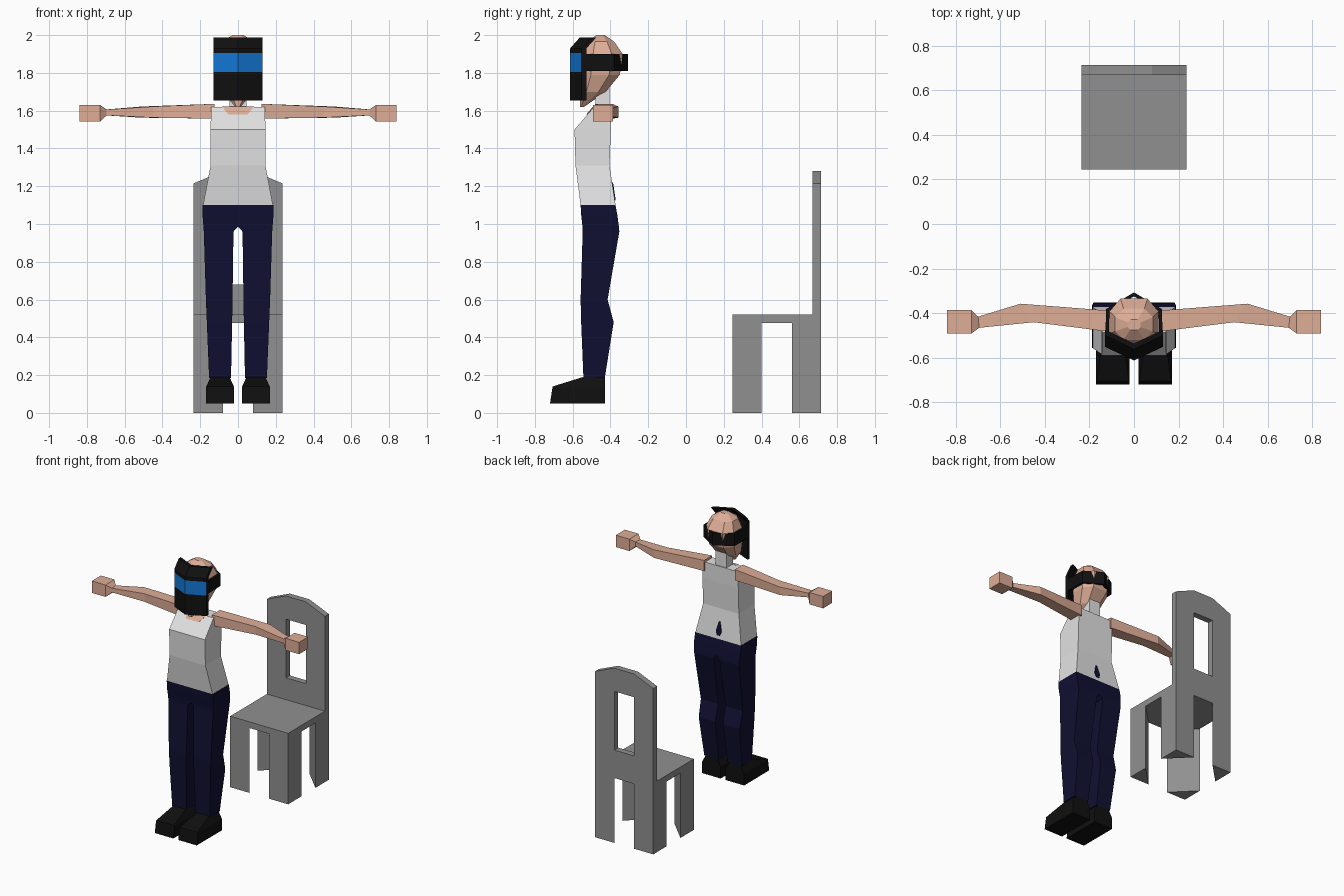
import bpy, bmesh

if "Cube" in bpy.data.objects:
    bpy.data.objects.remove(bpy.data.objects["Cube"])


def material(name, color):
    m = bpy.data.materials.new(name)
    m.diffuse_color = (*color, 1)
    m.use_nodes = True
    m.node_tree.nodes["Principled BSDF"].inputs["Base Color"].default_value = m.diffuse_color
    return m


SKIN = material("skin", (0.73, 0.42, 0.31))
SHIRT = material("shirt_white", (0.76, 0.76, 0.76))
NAVY = material("trouser_navy", (0.005, 0.005, 0.032))
BLACK = material("black", (0.005, 0.005, 0.005))
BLUE = material("visor_blue", (0.006, 0.19, 0.68))
GREY = material("chair_grey", (0.28, 0.28, 0.28))


def finish(name, bm, mats, mirror=False):
    bmesh.ops.recalc_face_normals(bm, faces=bm.faces)
    me = bpy.data.meshes.new(name)
    bm.to_mesh(me)
    bm.free()
    ob = bpy.data.objects.new(name, me)
    bpy.context.collection.objects.link(ob)
    for m in mats:
        me.materials.append(m)
    if mirror:
        ob.modifiers.new("mirror", 'MIRROR')
    return ob


def loft(name, rings, mats, mirror=False, rule=None):
    """Skin a closed solid through rings of equal point count."""
    bm = bmesh.new()
    vs = [[bm.verts.new(p) for p in r] for r in rings]
    n = len(vs[0])
    for a, b in zip(vs, vs[1:]):
        for i in range(n):
            j = (i + 1) % n
            bm.faces.new((a[i], a[j], b[j], b[i]))
    bm.faces.new(vs[0])
    bm.faces.new(vs[-1])
    if rule:
        for f in bm.faces:
            f.material_index = rule(f.calc_center_median())
    return finish(name, bm, mats, mirror)


def rect(z, x0, x1, y0, y1):
    return [(x0, y0, z), (x1, y0, z), (x1, y1, z), (x0, y1, z)]


def box(name, x0, x1, y0, y1, z0, z1, mat, mirror=False):
    return loft(name, [rect(z0, x0, x1, y0, y1), rect(z1, x0, x1, y0, y1)], [mat], mirror)


# ---------- chair ----------
W, I = 0.235, 0.08
box("chair_seat", -W, W, 0.245, 0.67, 0.475, 0.52, GREY)

# three-cornered legs, right angle at the outer corner
for name, yo, yi in (("chair_front_leg", 0.245, 0.40), ("chair_back_leg", 0.715, 0.56)):
    loft(name, [[(W, yo, z), (I, yo, z), (W, yi, z)] for z in (0, 0.475)], [GREY], True)

# backrest with a window and a clipped top
bm = bmesh.new()
for quad in (((I, .475), (W, .475), (W, .68), (I, .68)),
             ((I, .68), (W, .68), (W, 1.11), (I, 1.11)),
             ((I, 1.11), (W, 1.11), (W, 1.215), (I, 1.28)),
             ((-I, .475), (I, .475), (I, .68), (-I, .68)),
             ((-I, 1.11), (I, 1.11), (I, 1.28), (-I, 1.28))):
    for s in (1, -1) if quad[0][0] > 0 else (1,):
        bm.faces.new([bm.verts.new((s * x, 0.67, z)) for x, z in quad[::s]])
bmesh.ops.remove_doubles(bm, verts=bm.verts, dist=1e-4)
ext = bmesh.ops.extrude_face_region(bm, geom=bm.faces[:], use_keep_orig=True)
bmesh.ops.translate(bm, vec=(0, 0.045, 0),
                    verts=[g for g in ext["geom"] if isinstance(g, bmesh.types.BMVert)])
finish("chair_back", bm, [GREY])

# ---------- torso ----------
loft("shirt", [rect(z, -w, w, f, b) for z, w, f, b in (
    (1.10, .185, -.558, -.373), (1.31, .145, -.585, -.405),
    (1.50, .145, -.59, -.398), (1.62, .143, -.487, -.398))], [SHIRT])
box("neck", -.045, .045, -.48, -.405, 1.61, 1.74, SHIRT)

# bare skin at the neckline, lying on the sloped chest
loft("neckline", [[(-w, y, z), (w, y, z), (w, y + .02, z), (-w, y + .02, z)]
                  for w, y, z in ((.05, -.528, 1.58), (.085, -.492, 1.622))], [SKIN])

# drop-shaped gap at the back of the shirt
loft("shirt_gap", [[(x, -.408 + (1.31 - z) * .152 + d, z) for x, z in (
    (-.012, 1.125), (.012, 1.125), (.022, 1.155), (.005, 1.22), (-.005, 1.22), (-.022, 1.155))]
    for d in (0, .008)], [NAVY])

# ---------- arms and hands ----------
loft("arm", [[(xf, yf, z0), (xb, yb, z0), (xb, yb, z1), (xf, yf, z1)]
             for xf, xb, yf, yb, z0, z1 in (
    (.125, .125, -.482, -.388, 1.558, 1.636), (.45, .51, -.441, -.358, 1.563, 1.622),
    (.695, .70, -.466, -.416, 1.575, 1.606), (.73, .73, -.492, -.387, 1.543, 1.63),
    (.84, .84, -.492, -.387, 1.543, 1.63))], [SKIN], True)

# ---------- trousers and shoes ----------
loft("trouser_leg", [rect(*r) for r in (
    (1.10, 0, .187, -.558, -.373), (1.05, 0, .188, -.555, -.364),
    (.985, 0, .183, -.548, -.355), (.96, .024, .181, -.547, -.353),
    (.60, .029, .17, -.558, -.415), (.48, .031, .165, -.555, -.383),
    (.185, .037, .153, -.543, -.43))], [NAVY], True)

loft("shoe", [[(.02, y0, .05), (.17, y0, .05), (.17, y, .135), (.17 - t, y, z),
               (.02 + t, y, z), (.02, y, .135)]
              for y0, y, z, t in ((-.72, -.706, .14, .004), (-.545, -.545, .19, .025),
                                  (-.43, -.43, .19, .03))], [BLACK], True)

# ---------- head ----------


def oct_ring(z, w, f, b):
    c, m = w * .55, (b - f) * .27
    return [(c, f, z), (w, f + m, z), (w, b - m, z), (c, b, z),
            (-c, b, z), (-w, b - m, z), (-w, f + m, z), (-c, f, z)]


loft("head", [oct_ring(*r) for r in (
    (1.62, .015, -.56, -.54), (1.70, .078, -.565, -.425), (1.79, .105, -.56, -.35),
    (1.90, .11, -.55, -.335), (1.965, .085, -.52, -.38), (2.0, .03, -.475, -.43))], [SKIN])

# V-shaped face mask: blue band on the front, top edge leaning back
T = .025


def vee(z, c, s):
    return [(0, c, z), (.13, s, z), (.13, s + T, z), (0, c + T, z), (-.13, s + T, z), (-.13, s, z)]


loft("mask", [vee(z, c, s) for z, c, s in (
    (1.655, -.613, -.552), (1.805, -.613, -.552), (1.905, -.613, -.552),
    (1.93, -.613, -.552), (1.988, -.562, -.50))], [BLACK, BLUE],
    rule=lambda p: int(1.81 < p.z < 1.90 and abs(p.x) < .1 and p.y < -.575))

# strap running round the back of the head
outer = [(.13, -.54), (.125, -.382), (0, -.307), (-.125, -.382), (-.13, -.54)]
inner = [(-.115, -.54), (-.11, -.39), (0, -.325), (.11, -.39), (.115, -.54)]
loft("strap", [[(x, y, z) for x, y in outer + inner] for z in (1.81, 1.90)], [BLACK])
